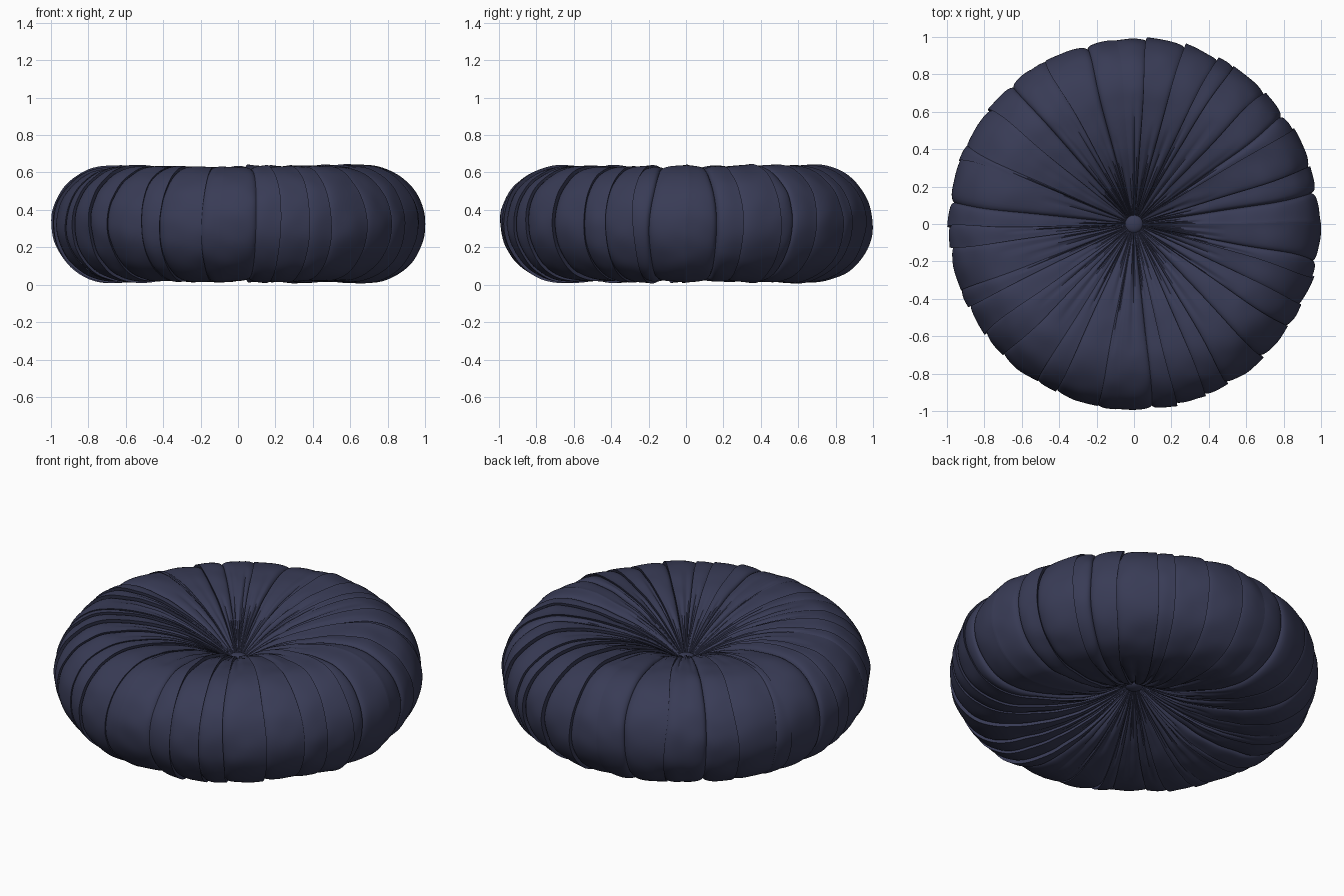
import bpy, bmesh, math, random
from mathutils import Vector, noise

random.seed(11)
cube = bpy.data.objects.get("Cube")
if cube:
    bpy.data.objects.remove(cube, do_unlink=True)

PLEATS, COLS, ROWS = 38, 14, 110
MID, RING, TUBE, HALF = 0.325, 0.68, 0.302, 0.297

fabric = bpy.data.materials.new("navy_fabric")
fabric.use_nodes = True
fabric.diffuse_color = (0.04, 0.044, 0.092, 1)
bsdf = fabric.node_tree.nodes["Principled BSDF"]
bsdf.inputs["Base Color"].default_value = fabric.diffuse_color
bsdf.inputs["Roughness"].default_value = 0.8


def profile(t):
    """Radius and height from the top dimple (0), round the rim, to the bottom dimple (1)."""
    side = 1 if t <= 0.5 else -1
    k = min(t, 1 - t) * 2
    if k < 0.55:
        s = 0.03 + 0.97 * k / 0.55
        r, h = RING * s, 0.06 + (HALF - 0.06) * (1 - (1 - s) ** 2)
    else:
        a = (1 - k) / 0.45 * math.pi / 2
        r, h = RING + TUBE * math.cos(a), HALF * math.sin(a)
    return Vector((r, side * h))


def outward(t):
    """Profile normal."""
    d = profile(min(t + 0.004, 1)) - profile(max(t - 0.004, 0))
    return Vector((-d.y, d.x)).normalized()


def make_crease(index):
    """A slightly wandering seam line running over the cushion."""
    step = math.tau / PLEATS
    base = (index + random.uniform(-0.36, 0.36)) * step
    sway, phase = random.uniform(0.03, 0.12) * step, random.uniform(0, 6)
    return lambda t: base + sway * math.sin(7 * t + phase) + 0.3 * sway * math.sin(23 * t + phase)


def make_pleat():
    """Fold relief across one pleat, with gathers that fade towards the rim."""
    flip = random.random() < 0.3
    lap, depth = random.uniform(0.004, 0.02), random.uniform(0.008, 0.02)
    gathers = [(random.uniform(0.2, 0.8), random.uniform(0.006, 0.02),
                random.uniform(0.25, 0.75)) for _ in range(2)]

    def relief(u, t, r):
        v = 1 - u if flip else u
        d = lap * v ** 3 - depth * math.exp(-v / 0.06) + 0.009 * math.sin(math.pi * v)
        for centre, deep, reach in gathers:
            fade = max(0, 1 - r / reach)
            d -= deep * math.sqrt(fade) * math.exp(-((u - centre) / 0.1) ** 2)
        return d * min(1, r / 0.22)
    return flip, relief


def finish(obj, angle):
    obj.data.materials.append(fabric)
    bpy.ops.object.select_all(action='DESELECT')
    obj.select_set(True)
    bpy.context.view_layer.objects.active = obj
    bpy.ops.object.shade_smooth_by_angle(angle=math.radians(angle))


def link_mesh(name, bm):
    bmesh.ops.recalc_face_normals(bm, faces=bm.faces)
    mesh = bpy.data.meshes.new(name)
    bm.to_mesh(mesh)
    bm.free()
    obj = bpy.data.objects.new(name, mesh)
    bpy.context.collection.objects.link(obj)
    return obj


# Pleated cushion: columns follow the creases, each pleat lapping over the next
creases = [make_crease(i) for i in range(PLEATS)]
path = [(t, profile(t), outward(t)) for t in (j / ROWS for j in range(ROWS + 1))]
bm = bmesh.new()
grid = []
for i in range(PLEATS):
    flip, relief = make_pleat()
    start, end = creases[i], creases[(i + 1) % PLEATS]
    wrap = math.tau if i == PLEATS - 1 else 0
    for c in range(COLS + 1):
        u = 0.5 - 0.5 * math.cos(math.pi * c / COLS)
        column = []
        for t, p, n in path:
            a0, a1 = start(t), end(t) + wrap
            lip = 0 if flip else 0.012 * u ** 6
            a = a0 + (a1 - a0) * (u * 0.99 + 0.005) + lip
            spot = Vector((p.x * math.cos(a), p.x * math.sin(a), p.y))
            soft = 0.010 * noise.noise(spot * 3) + 0.005 * noise.noise(spot * 9)
            q = p + n * (relief(u, t, p.x) + soft * min(1, p.x / 0.4))
            column.append(bm.verts.new((q.x * math.cos(a), q.x * math.sin(a), q.y + MID)))
        grid.append(column)
for k, left in enumerate(grid):
    right = grid[(k + 1) % len(grid)]
    for j in range(ROWS):
        bm.faces.new((left[j], left[j + 1], right[j + 1], right[j]))
for row in (0, -1):
    bm.faces.new([column[row] for column in grid])
finish(link_mesh("pleated_cushion", bm), 50)

# Covered buttons pulling in both dimples
for name, side in (("top_button", 1), ("bottom_button", -1)):
    bm = bmesh.new()
    bmesh.ops.create_uvsphere(bm, u_segments=32, v_segments=16, radius=0.05)
    bmesh.ops.scale(bm, vec=(1, 1, 0.5), verts=bm.verts)
    bmesh.ops.translate(bm, vec=(0, 0, MID + side * 0.085), verts=bm.verts)
    finish(link_mesh(name, bm), 60)
